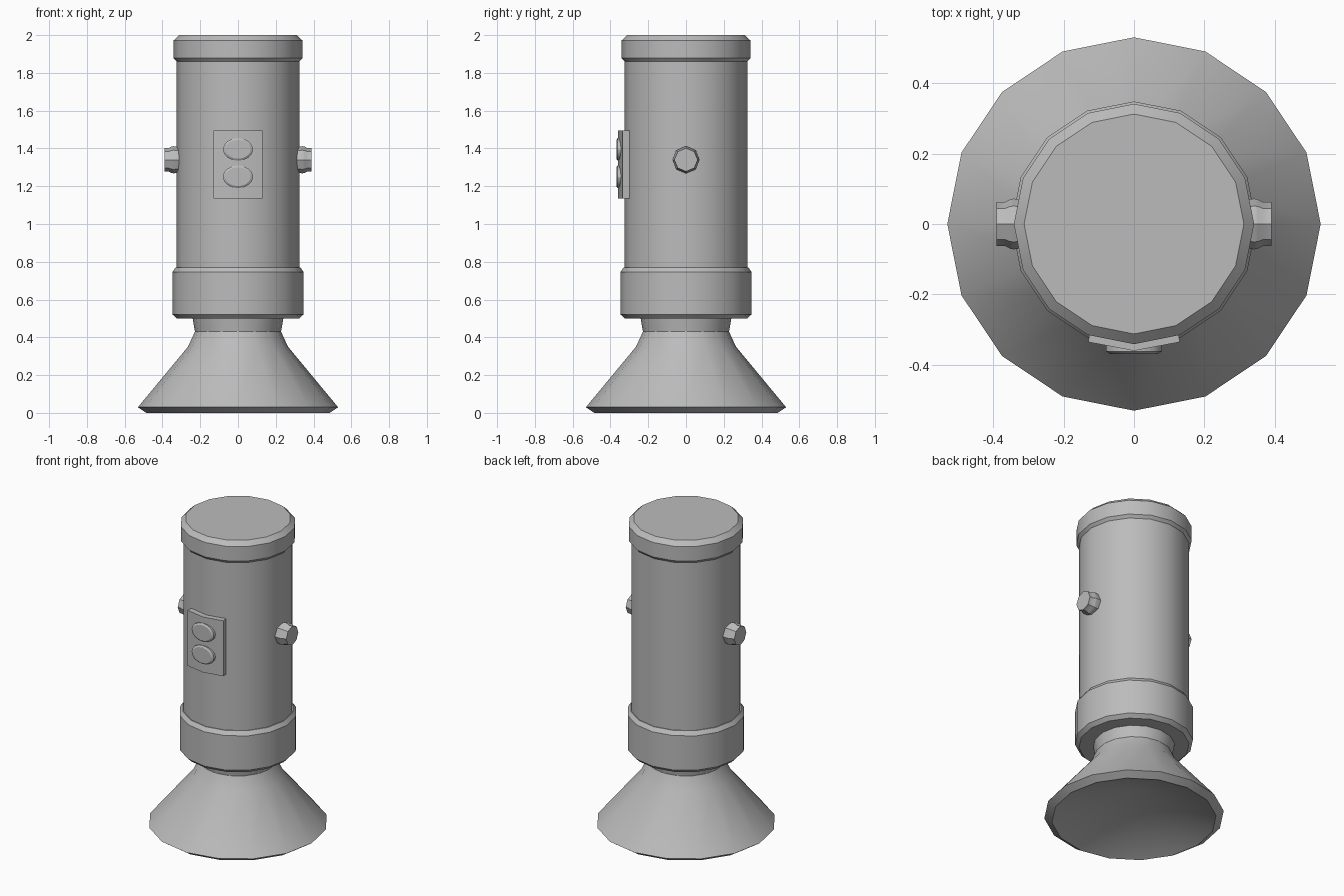
import bpy, math
from mathutils import Matrix

if "Cube" in bpy.data.objects:
    bpy.data.objects.remove(bpy.data.objects["Cube"])

grey = bpy.data.materials.new("plain_grey")
grey.use_nodes = True
COLOUR = (0.5, 0.5, 0.5, 1)
grey.diffuse_color = COLOUR
grey.node_tree.nodes["Principled BSDF"].inputs["Base Color"].default_value = COLOUR


def add_mesh(name, verts, faces, smooth=True):
    mesh = bpy.data.meshes.new(name)
    mesh.from_pydata(verts, [], faces)
    mesh.materials.append(grey)
    obj = bpy.data.objects.new(name, mesh)
    bpy.context.collection.objects.link(obj)
    bpy.ops.object.select_all(action="DESELECT")
    obj.select_set(True)
    bpy.context.view_layer.objects.active = obj
    if smooth:
        bpy.ops.object.shade_smooth_by_angle(angle=math.radians(28))
    return obj


def lathe(name, profile, sides=16, cap_start=True, stretch=1):
    """Turn (radius, height) points around z; radius 0 closes in a point."""
    verts, rings, faces = [], [], []
    for r, z in profile:
        count = sides if r else 1
        rings.append([len(verts) + i for i in range(count)])
        verts += [(r * stretch * math.cos(math.tau * i / sides),
                   r * math.sin(math.tau * i / sides), z) for i in range(count)]
    for a, b in zip(rings, rings[1:]):
        for i in range(sides):
            j = (i + 1) % sides
            if len(a) == 1:
                faces.append((a[0], b[j], b[i]))
            elif len(b) == 1:
                faces.append((a[i], a[j], b[0]))
            else:
                faces.append((a[i], a[j], b[j], b[i]))
    if cap_start and len(rings[0]) > 1:
        faces.append(rings[0][::-1])
    if len(rings[-1]) > 1:
        faces.append(rings[-1])
    return add_mesh(name, verts, faces)


# Flared foot, hollow underneath
lathe("flared_foot", [(0, 0.2), (0.485, 0), (0.53, 0.03), (0.265, 0.35),
                      (0.228, 0.43), (0.242, 0.51)])

# Main cylinder with its collar and cap
lathe("lower_collar", [(0.325, 0.5), (0.348, 0.522), (0.348, 0.745), (0.33, 0.77)])
lathe("main_body", [(0.325, 0.75), (0.325, 1.88)])
lathe("top_cap", [(0.325, 1.86), (0.341, 1.878), (0.341, 1.972), (0.312, 2)])

# Side knobs
for side, label in ((1, "left"), (-1, "right")):
    knob = lathe(label + "_knob", [(0.066, 0.3), (0.072, 0.342), (0.07, 0.352),
                                   (0.062, 0.367), (0.062, 0.39)], sides=8)
    knob.matrix_world = (Matrix.Translation((0, 0, 1.34))
                         @ Matrix.Rotation(side * math.pi / 2, 4, "Y"))

# Front plate, folded along the body's front corner
outline = [(-0.13, -0.335), (0, -0.36), (0.13, -0.335),
           (0.124, -0.295), (0, -0.315), (-0.124, -0.295)]
n = len(outline)
verts = [(x, y, z) for z in (1.135, 1.495) for x, y in outline]
faces = [(i, (i + 1) % n, (i + 1) % n + n, i + n) for i in range(n)]
faces += [(1, 0, 5, 4), (2, 1, 4, 3), (6, 7, 10, 11), (7, 8, 9, 10)]
add_mesh("front_plate", verts, faces)

# Two oval buttons
for label, z in (("upper", 1.395), ("lower", 1.25)):
    button = lathe(label + "_button", [(0.06, 0.33), (0.06, 0.362), (0.05, 0.369)],
                   stretch=1.33)
    button.matrix_world = (Matrix.Translation((0, 0, z))
                           @ Matrix.Rotation(math.pi / 2, 4, "X"))
